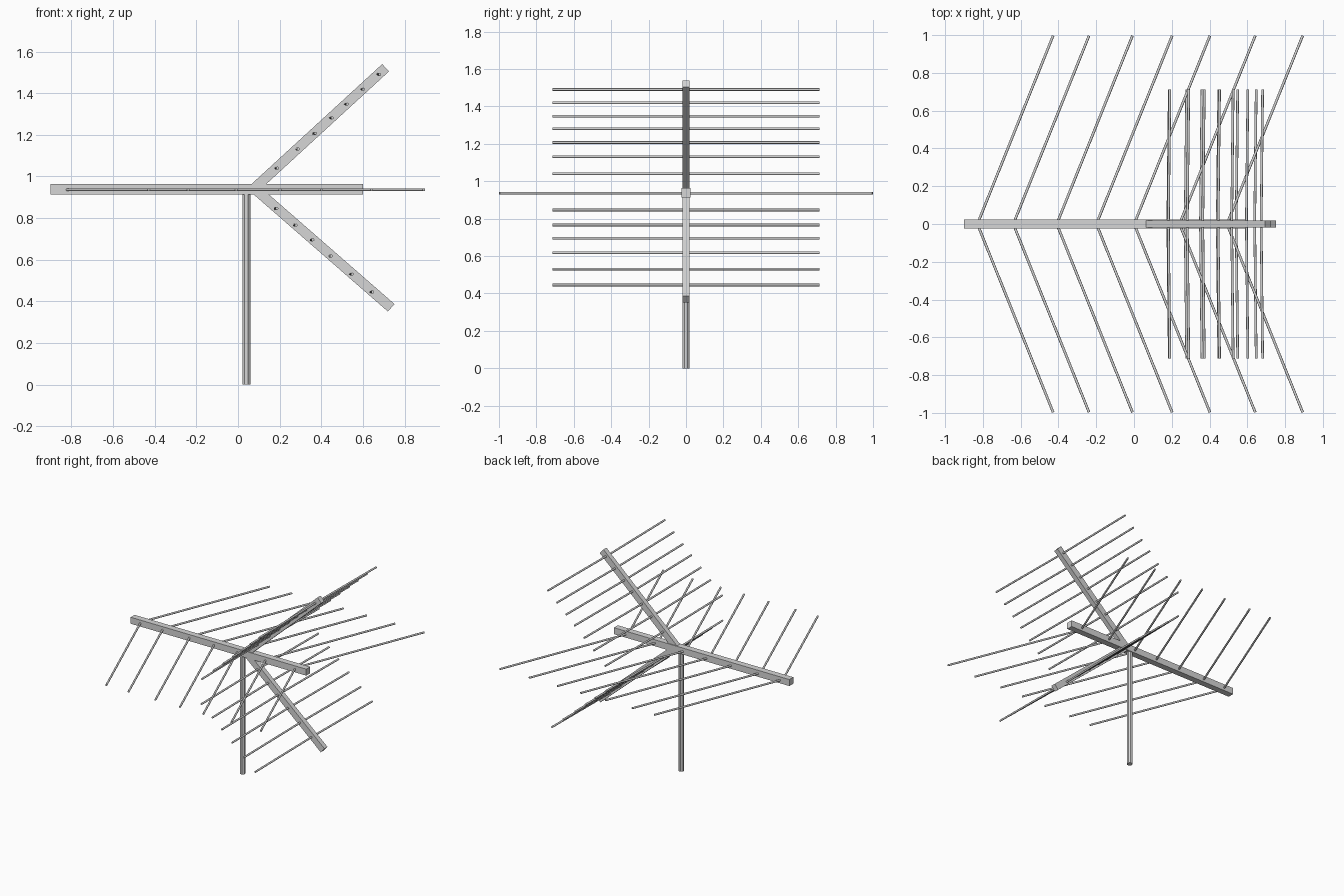
import bpy, math
from mathutils import Vector

cube = bpy.data.objects.get("Cube")
if cube:
    bpy.data.objects.remove(cube)

metal = bpy.data.materials.new("light_grey_metal")
metal.use_nodes = True
colour = (0.67, 0.67, 0.67, 1)
metal.diffuse_color = colour
metal.node_tree.nodes["Principled BSDF"].inputs["Base Color"].default_value = colour


def beam(name, start, end, depth, height):
    """Square bar lying in the xz plane."""
    start, end = Vector(start), Vector(end)
    run = end - start
    bpy.ops.mesh.primitive_cube_add(size=1, location=(start + end) / 2)
    obj = bpy.context.object
    obj.name = name
    obj.scale = (run.length, depth, height)
    obj.rotation_euler.y = -math.atan2(run.z, run.x)
    obj.data.materials.append(metal)


def rod_pair(name, x, z, span, sweep):
    """Mirrored rods reaching out to both sides of a bar."""
    for side, label in ((-1, "front"), (1, "back")):
        run = Vector((sweep, side * span, 0))
        bpy.ops.mesh.primitive_cylinder_add(
            vertices=12, radius=0.007, depth=run.length,
            location=Vector((x, 0, z)) + run / 2)
        obj = bpy.context.object
        obj.name = f"{name}_{label}"
        obj.rotation_euler = run.to_track_quat("Z", "Y").to_euler()
        obj.data.materials.append(metal)
        bpy.ops.object.shade_smooth_by_angle(angle=math.radians(35))


# Eight-sided mast with a flat side to the front
bpy.ops.mesh.primitive_cylinder_add(
    vertices=8, radius=0.021, depth=0.93, location=(0.04, 0, 0.465),
    rotation=(0, 0, math.radians(22.5)))
mast = bpy.context.object
mast.name = "mast"
mast.data.materials.append(metal)

# Main boom
beam("main_boom", (-0.9, 0, 0.938), (0.6, 0, 0.938), 0.048, 0.05)

# Swept rods along the boom
for i, x in enumerate((-0.829, -0.639, -0.409, -0.199, 0.001, 0.241, 0.492)):
    rod_pair(f"boom_rod_{i + 1}", x, 0.936, 0.997, 0.401)

# Upper and lower reflector arms: start, end, rod drop below the centre line, rod stations
arms = {
    "upper": ((0.077, 0, 0.942), (0.709, 0, 1.522), 0.002,
              (0.186, 0.286, 0.368, 0.449, 0.521, 0.599, 0.677)),
    "lower": ((0.08, 0, 0.941), (0.736, 0, 0.369), 0.005,
              (0.183, 0.275, 0.356, 0.445, 0.545, 0.643)),
}
for label, (start, end, drop, stations) in arms.items():
    beam(f"{label}_arm", start, end, 0.037, 0.048)
    slope = (end[2] - start[2]) / (end[0] - start[0])
    for i, x in enumerate(stations):
        z = start[2] + slope * (x - start[0]) - drop
        rod_pair(f"{label}_rod_{i + 1}", x - 0.004, z, 0.713, 0.008)
